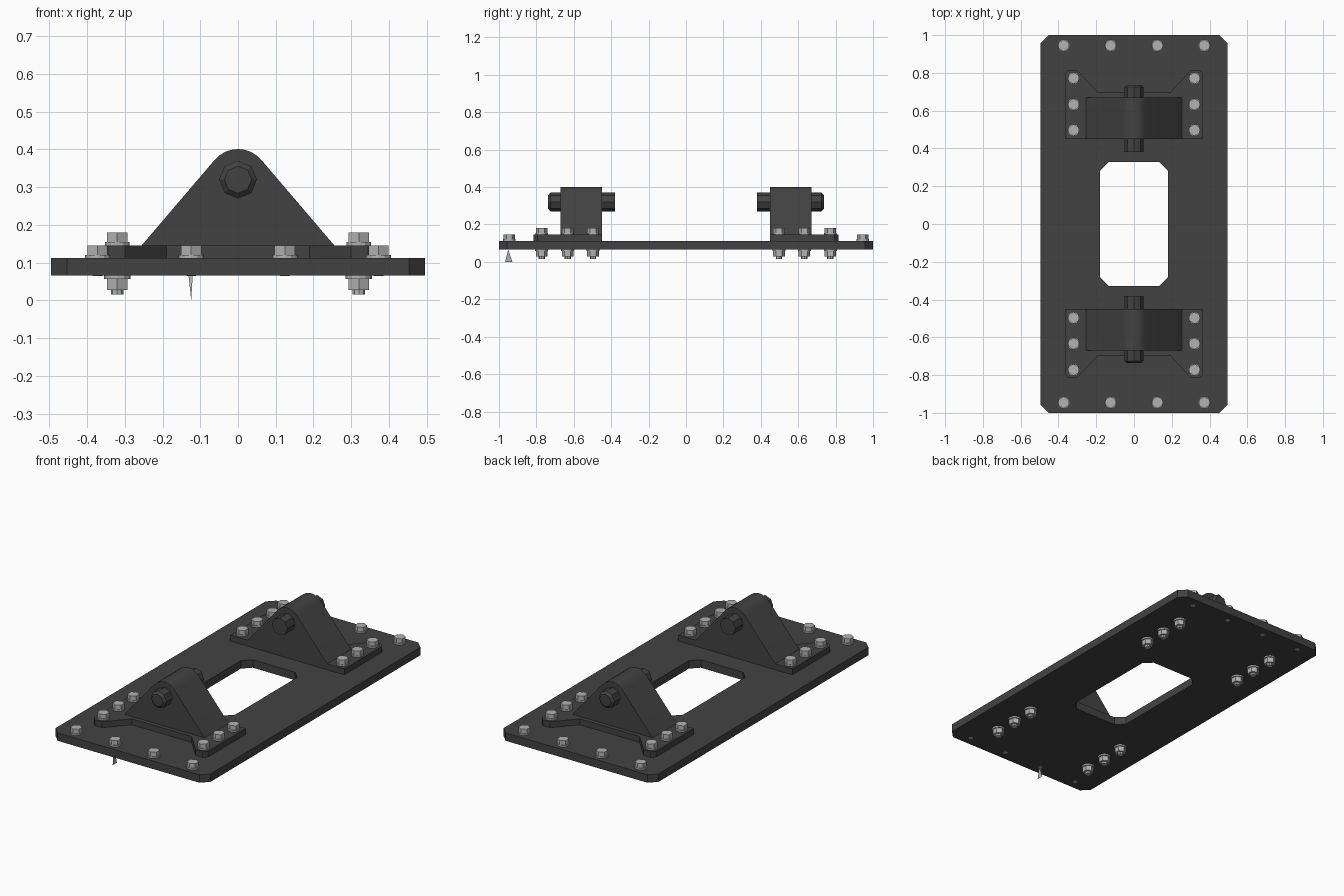
import bpy, bmesh, math
from mathutils import Vector, Matrix

if "Cube" in bpy.data.objects:
    bpy.data.objects.remove(bpy.data.objects["Cube"])


def material(name, v):
    m = bpy.data.materials.new(name)
    m.diffuse_color = (v, v, v, 1)
    m.use_nodes = True
    m.node_tree.nodes["Principled BSDF"].inputs["Base Color"].default_value = m.diffuse_color
    return m


DARK = material("dark_steel", 0.055)
LIGHT = material("bright_steel", 0.45)


def finish(bm, name, mat):
    bmesh.ops.recalc_face_normals(bm, faces=bm.faces[:])
    me = bpy.data.meshes.new(name)
    bm.to_mesh(me)
    bm.free()
    ob = bpy.data.objects.new(name, me)
    bpy.context.collection.objects.link(ob)
    me.materials.append(mat)
    return ob


def prism(bm, points, depth):
    """Close a planar outline and extrude it along the depth vector."""
    f = bm.faces.new([bm.verts.new(p) for p in points])
    r = bmesh.ops.extrude_face_region(bm, geom=[f], use_keep_orig=True)
    moved = [g for g in r["geom"] if isinstance(g, bmesh.types.BMVert)]
    bmesh.ops.translate(bm, verts=moved, vec=Vector(depth))


def cyl(bm, x, y, z0, z1, r, n, r2=None):
    bmesh.ops.create_cone(bm, cap_ends=True, segments=n, radius1=r,
                          radius2=r if r2 is None else r2, depth=z1 - z0,
                          matrix=Matrix.Translation((x, y, (z0 + z1) / 2)))


def chamfer_rect(hx, hy, c):
    return [(hx, -hy + c), (hx, hy - c), (hx - c, hy), (c - hx, hy),
            (-hx, hy - c), (-hx, c - hy), (c - hx, -hy), (hx - c, -hy)]


# Base plate with chamfered corners and central window
Z0, Z1, Z2 = 0.066, 0.112, 0.146
bm = bmesh.new()
rings = [[bm.verts.new((x, y, z)) for x, y in chamfer_rect(*dims)]
         for dims, z in (((0.495, 1.0, 0.042), Z0), ((0.495, 1.0, 0.042), Z1),
                         ((0.18, 0.328, 0.045), Z1), ((0.18, 0.328, 0.045), Z0))]
for k in range(4):
    a, b = rings[k], rings[(k + 1) % 4]
    for i in range(8):
        j = (i + 1) % 8
        bm.faces.new((a[i], a[j], b[j], b[i]))
finish(bm, "base_plate", DARK)

for s, side in ((-1, "front"), (1, "back")):
    # Bracket foot: rectangle with two ears pointing outwards
    half = [(0.365, 0.45), (0.365, 0.795), (0.345, 0.815), (0.30, 0.815), (0.19, 0.695)]
    outline = half + [(-x, y) for x, y in reversed(half)]
    bm = bmesh.new()
    prism(bm, [(x, s * y, Z1) for x, y in outline], (0, 0, Z2 - Z1))
    finish(bm, side + "_bracket_foot", DARK)

    # Triangular lug with rounded crown
    arc = [math.radians(40 + 100 * i / 8) for i in range(9)]
    prof = [(0.255, Z2)] + [(0.081 * math.cos(a), 0.32 + 0.081 * math.sin(a)) for a in arc]
    prof += [(-0.255, Z2)]
    bm = bmesh.new()
    prism(bm, [(x, s * 0.45, z) for x, z in prof], (0, s * 0.22, 0))
    finish(bm, side + "_lug", DARK)

    # Pivot pin through the lug with hex head on the outer end
    bm = bmesh.new()
    cyl(bm, 0, 0, 0.38, 0.46, 0.05, 8)
    cyl(bm, 0, 0, 0.66, 0.725, 0.05, 8)
    cyl(bm, 0, 0, 0.725, 0.737, 0.05, 8, 0.036)
    bmesh.ops.transform(bm, verts=bm.verts[:], matrix=Matrix.Translation((0, 0, 0.32))
                        @ Matrix.Rotation(-s * math.pi / 2, 4, "X"))
    finish(bm, side + "_pivot_pin", DARK)

    # Bracket bolts: washer and hex head above, washer, nut and stub below
    bm = bmesh.new()
    for x in (-0.32, 0.32):
        for y in (0.497, 0.633, 0.772):
            y *= s
            cyl(bm, x, y, Z2, Z2 + 0.009, 0.033, 12)
            cyl(bm, x, y, Z2 + 0.009, Z2 + 0.034, 0.031, 6)
            cyl(bm, x, y, Z0 - 0.009, Z0, 0.035, 12)
            cyl(bm, x, y, 0.028, Z0 - 0.009, 0.031, 6)
            cyl(bm, x, y, 0.016, 0.028, 0.017, 8)
    finish(bm, side + "_bracket_bolts", LIGHT)

    # Row of hex bolts along the plate end, with flush shank tips
    bm = bmesh.new()
    for x in (-0.372, -0.124, 0.124, 0.372):
        y = s * 0.945
        cyl(bm, x, y, Z1, Z1 + 0.009, 0.033, 12)
        cyl(bm, x, y, Z1 + 0.009, Z1 + 0.034, 0.031, 6)
        cyl(bm, x, y, Z0 - 0.001, Z0 + 0.004, 0.013, 8)
    finish(bm, side + "_plate_bolts", LIGHT)

# Thin tapered shank hanging below the front edge
bm = bmesh.new()
top = [bm.verts.new((x, -0.95, Z0)) for x in (-0.131, -0.12)]
tip = [bm.verts.new((-0.124, y, 0)) for y in (-0.967, -0.928)]
for f in ((top[0], top[1], tip[0]), (top[1], top[0], tip[1]),
          (tip[0], tip[1], top[0]), (tip[1], tip[0], top[1])):
    bm.faces.new(f)
finish(bm, "hanging_shank", LIGHT)

# Smooth the curved crowns while keeping hard edges
bpy.ops.object.select_all(action="DESELECT")
for ob in bpy.data.objects:
    if ob.name.endswith("_lug"):
        ob.select_set(True)
        bpy.context.view_layer.objects.active = ob
bpy.ops.object.shade_smooth_by_angle(angle=math.radians(30))
